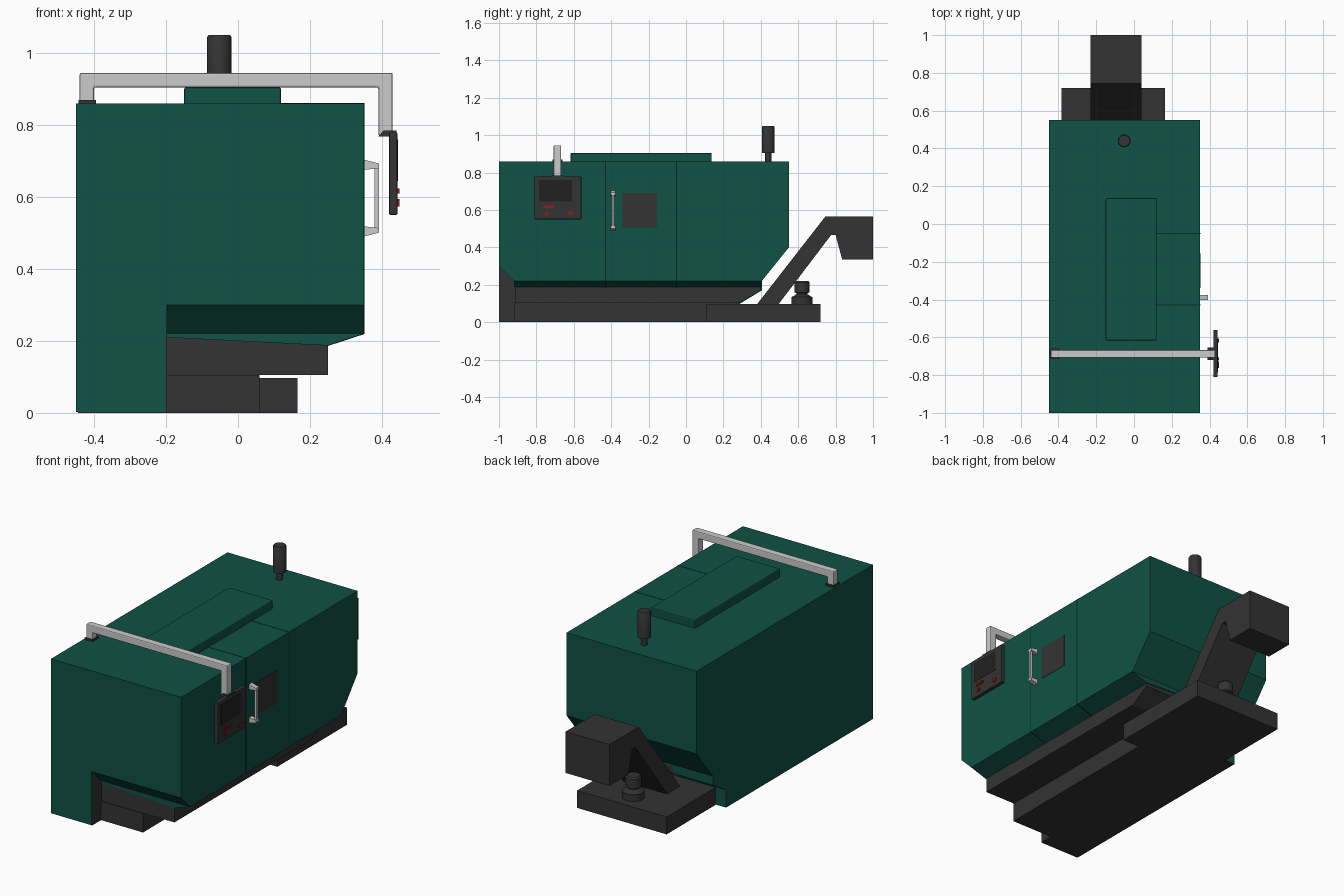
import bpy, bmesh
from mathutils import Vector

if "Cube" in bpy.data.objects:
    bpy.data.objects.remove(bpy.data.objects["Cube"])


def material(name, rgb):
    m = bpy.data.materials.new(name)
    m.diffuse_color = (*rgb, 1)
    m.use_nodes = True
    m.node_tree.nodes["Principled BSDF"].inputs["Base Color"].default_value = m.diffuse_color
    return m


GREEN = material("green_paint", (0.005, 0.085, 0.058))
SEAM = material("seam_green", (0.002, 0.022, 0.015))
DARK = material("dark_metal", (0.033, 0.033, 0.033))
BLACK = material("black_glass", (0.015, 0.015, 0.015))
RED = material("red_button", (0.35, 0.008, 0.008))


def finish(name, bm, mat=None, bevel=0):
    bmesh.ops.recalc_face_normals(bm, faces=bm.faces)
    me = bpy.data.meshes.new(name)
    bm.to_mesh(me)
    bm.free()
    ob = bpy.data.objects.new(name, me)
    bpy.context.collection.objects.link(ob)
    if mat:
        me.materials.append(mat)
    if bevel:
        mod = ob.modifiers.new("bevel", 'BEVEL')
        mod.width, mod.segments = bevel, 2
    return ob


def prism(name, pts, axis, a, b, mat=None, bevel=0):
    """Extrude a profile: axis 'x' takes (y, z) points, axis 'y' takes (x, z)."""
    bm = bmesh.new()
    base = [bm.verts.new((a, p, q) if axis == 'x' else (p, a, q)) for p, q in pts]
    face = bm.faces.new(base)
    new = bmesh.ops.extrude_face_region(bm, geom=[face])["geom"]
    move = Vector((b - a, 0, 0) if axis == 'x' else (0, b - a, 0))
    bmesh.ops.translate(bm, vec=move, verts=[v for v in new if isinstance(v, bmesh.types.BMVert)])
    return finish(name, bm, mat, bevel)


def box(name, x, y, z, mat=None, bevel=0):
    pts = [(y[0], z[0]), (y[1], z[0]), (y[1], z[1]), (y[0], z[1])]
    return prism(name, pts, 'x', x[0], x[1], mat, bevel)


def lathe(name, x, y, profile, mat, n=24):
    """Closed turned part from (radius, z) points."""
    bm = bmesh.new()
    verts = [bm.verts.new((x + r, y, z)) for r, z in profile]
    edges = [bm.edges.new(e) for e in zip(verts, verts[1:])]
    bmesh.ops.spin(bm, geom=verts + edges, cent=(x, y, 0), axis=(0, 0, 1),
                   angle=6.283185307, steps=n, use_duplicate=False)
    bmesh.ops.remove_doubles(bm, verts=bm.verts, dist=0.0005)
    ob = finish(name, bm, mat)
    bpy.ops.object.select_all(action='DESELECT')
    ob.select_set(True)
    bpy.context.view_layer.objects.active = ob
    bpy.ops.object.shade_smooth_by_angle(angle=0.6)


# Enclosure: upper body with cut-back ends, and the left side running to the floor
prism("machine_housing", [(-1, .30), (-.92, .22), (.405, .22), (.55, .40), (.55, .86), (-1, .86)],
      'x', -.45, .35, GREEN)
prism("left_side_skirt", [(-1, .002), (.29, .002), (.29, .10), (.405, .17), (.405, .22),
                          (-.92, .22), (-1, .30)], 'x', -.45, -.20, GREEN)
box("skirt_lining", (-.445, -.198), (-.998, .285), (0, .22), DARK)
prism("skirt_lining_front", [(-.998, .21), (-.91, .21), (-.998, .298)], 'x', -.25, -.198, DARK)
prism("lower_trim", [(-.20, .22), (.35, .22), (.25, .187), (-.20, .21)], 'y', -.92, .405, GREEN)

# Bed and base
prism("machine_bed", [(-.915, .105), (.29, .105), (.40, .17), (.40, .22), (-.915, .22)],
      'x', -.20, .25, DARK)
box("base_column", (-.20, .06), (-.92, .29), (0, .105), DARK)
box("rear_base_plate", (-.385, .165), (.11, .72), (0, .097), DARK)

# Rear chip conveyor
prism("chip_conveyor", [(.375, .09), (.49, .09), (.775, .465), (.80, .465), (.835, .335),
                        (1, .335), (1, .565), (.745, .565)], 'x', -.23, .04, DARK)

# Coolant pump on the base plate
lathe("coolant_pump", -.11, .62, [(0, .09), (.057, .09), (.057, .135), (.048, .137), (.03, .15),
                                  (.03, .155), (.041, .16), (.041, .212), (.034, .22), (0, .22)], DARK)

# Roof hatch and signal lamp
box("roof_hatch", (-.15, .12), (-.617, .137), (.85, .905), GREEN, .006)
lathe("signal_lamp", -.052, .44, [(0, .85), (.017, .85), (.017, .905), (.034, .905),
                                  (.034, 1.044), (.03, 1.05), (0, 1.05)], DARK)

# Overhead pendant rail
prism("pendant_rail", [(-.44, .865), (-.40, .865), (-.40, .905), (.39, .905), (.39, .77),
                       (.43, .77), (.43, .945), (-.44, .945)], 'y', -.708, -.668, None, .005)
box("rail_foot", (-.443, -.395), (-.715, -.66), (.855, .87), DARK)

# Control pendant with screen and buttons
box("control_panel", (.42, .443), (-.81, -.56), (.55, .78), DARK, .004)
prism("panel_bracket", [(.39, .768), (.405, .785), (.44, .785), (.44, .75), (.425, .768)],
      'y', -.72, -.655, DARK)
box("panel_screen", (.44, .4445), (-.785, -.61), (.645, .76), BLACK)
for i, (y, z, s) in enumerate([(-.755, .617, .007), (-.735, .617, .007), (-.715, .617, .007),
                               (-.745, .582, .008), (-.617, .585, .01)]):
    box(f"panel_button_{i}", (.44, .449), (y - s, y + s), (z - s, z + s), RED)

# Door handle and window
box("door_handle_bar", (.379, .392), (-.396, -.384), (.503, .692))
for name, s in (("upper", 1), ("lower", -1)):
    pts = [(p, .597 + s * q) for p, q in [(.345, .108), (.392, .096), (.392, .083), (.345, .078)]]
    prism(f"door_handle_{name}_mount", pts, 'y', -.403, -.377)
box("door_window", (.34, .352), (-.34, -.155), (.505, .69), DARK)

# Door seams across the side, the roof and the lower trim
for name, y in (("front", -.43), ("rear", -.05)):
    ys = (y - .0025, y + .0025)
    box(f"door_seam_{name}_side", (.34, .351), ys, (.22, .861), SEAM)
    box(f"door_seam_{name}_roof", (.12, .351), ys, (.85, .861), SEAM)
    prism(f"door_seam_{name}_trim", [(.25, .186), (.351, .219), (.351, .225), (.25, .2)],
          'y', *ys, SEAM)
